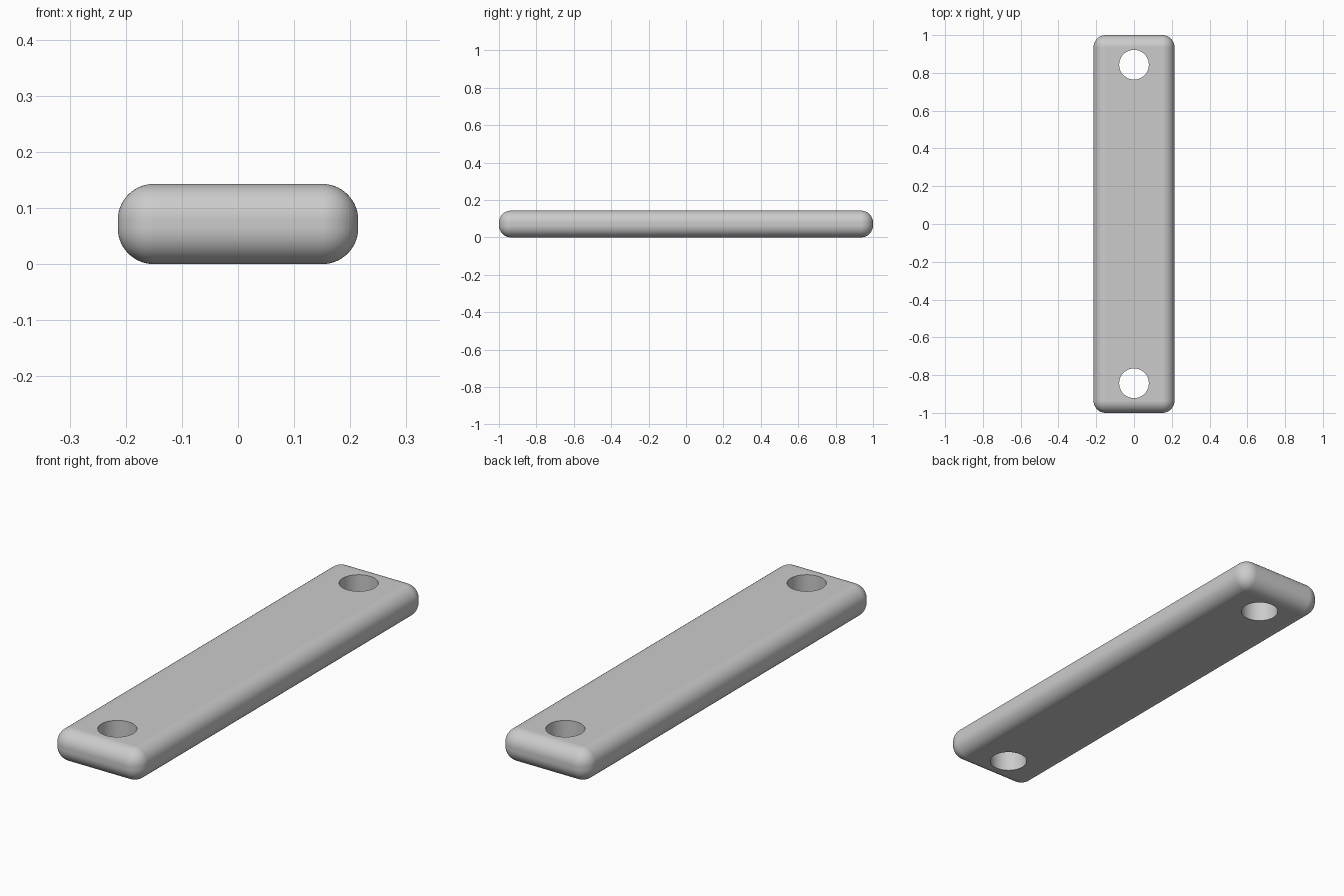
import bpy

if "Cube" in bpy.data.objects:
    bpy.data.objects.remove(bpy.data.objects["Cube"])

LENGTH, WIDTH, HEIGHT = 2.0, 0.4286, 0.1429
EDGE_RADIUS = 0.0643
HOLE_RADIUS, HOLE_Y = 0.0785, 0.843

# Rounded bar
bpy.ops.mesh.primitive_cube_add(size=1, location=(0, 0, HEIGHT / 2))
bar = bpy.context.object
bar.name = "link_bar"
bar.scale = (WIDTH, LENGTH, HEIGHT)
bpy.ops.object.transform_apply(location=False, rotation=False, scale=True)
bevel = bar.modifiers.new("rounded_edges", 'BEVEL')
bevel.width = EDGE_RADIUS
bevel.segments = 14
bevel.limit_method = 'NONE'


# Through holes near both ends
def cut_hole(y, name):
    bpy.ops.mesh.primitive_cylinder_add(vertices=72, radius=HOLE_RADIUS, depth=HEIGHT * 3,
                                        location=(0, y, HEIGHT / 2))
    cutter = bpy.context.object
    cutter.name = name
    cutter.hide_render = True
    hole = bar.modifiers.new(name, 'BOOLEAN')
    hole.operation = 'DIFFERENCE'
    hole.solver = 'EXACT'
    hole.object = cutter
    return cutter


cutters = [cut_hole(-HOLE_Y, "front_hole_cutter"), cut_hole(HOLE_Y, "back_hole_cutter")]

# Bake the shape and remove the helpers
bpy.ops.object.select_all(action='DESELECT')
bar.select_set(True)
bpy.context.view_layer.objects.active = bar
for mod in list(bar.modifiers):
    bpy.ops.object.modifier_apply(modifier=mod.name)
for cutter in cutters:
    bpy.data.objects.remove(cutter)

# Smooth fillets, crisp hole rims, flat large faces
bpy.ops.object.shade_smooth_by_angle(angle=0.6)
normals = bar.modifiers.new("flat_face_normals", 'WEIGHTED_NORMAL')
normals.keep_sharp = True
